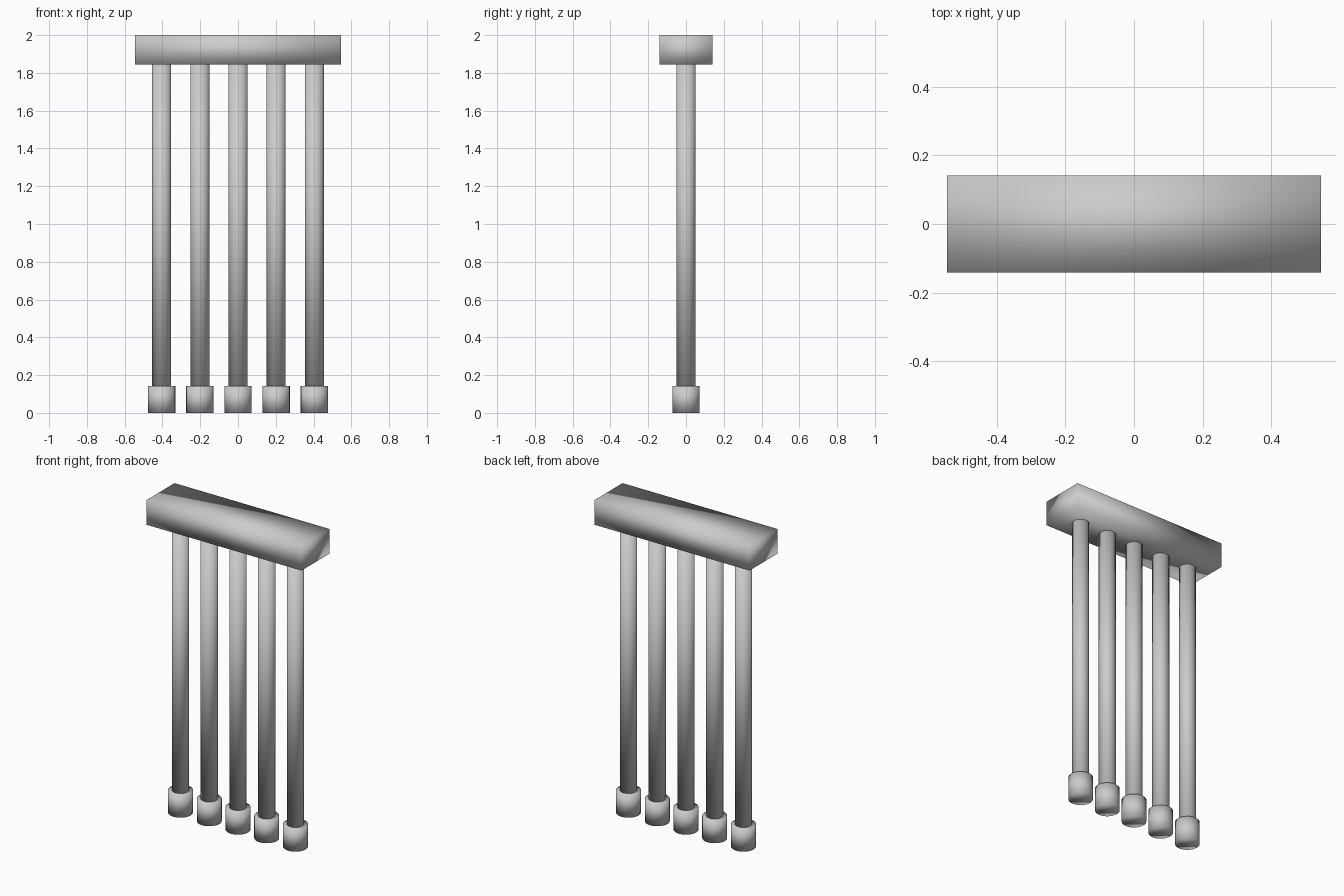
import bpy

if "Cube" in bpy.data.objects:
    bpy.data.objects.remove(bpy.data.objects["Cube"], do_unlink=True)

# Single grey finish
grey = bpy.data.materials.new("plain_grey")
grey.use_nodes = True
colour = (0.6, 0.6, 0.6, 1)
grey.diffuse_color = colour
grey.node_tree.nodes["Principled BSDF"].inputs["Base Color"].default_value = colour


def finish(name):
    obj = bpy.context.object
    obj.name = name
    obj.data.materials.append(grey)
    bpy.ops.object.shade_smooth()
    return obj


def cylinder(name, x, radius, bottom, top):
    bpy.ops.mesh.primitive_cylinder_add(
        vertices=32, radius=radius, depth=top - bottom,
        location=(x, 0, (bottom + top) / 2))
    return finish(name)


# Top bar, softly shaded across its corners
bpy.ops.mesh.primitive_cube_add(size=1, location=(0, 0, 1.922))
bar = bpy.context.object
bar.scale = (1.09, 0.283, 0.156)
bpy.ops.object.transform_apply(location=False, rotation=False, scale=True)
finish("top_bar")

# Row of hanging rods, each with a wider end cap
for i in range(5):
    x = (i - 2) * 0.202
    cylinder(f"rod_{i + 1}", x, 0.05, 0.07, 1.86)
    cylinder(f"end_cap_{i + 1}", x, 0.072, 0, 0.143)
